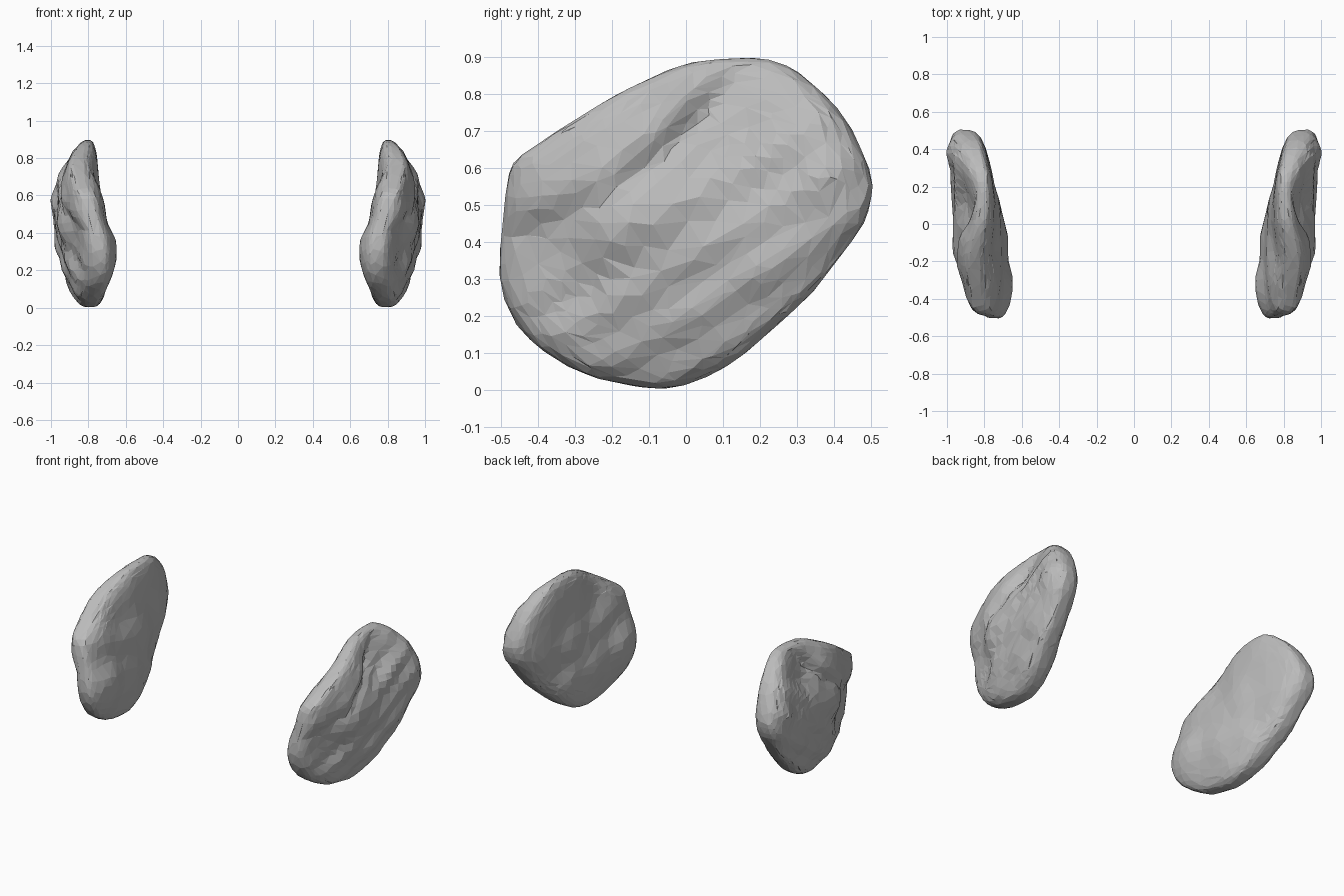
import bpy
import bmesh
import random
from math import sin, exp, hypot
from mathutils import Vector

default_cube = bpy.data.objects.get("Cube")
if default_cube:
    bpy.data.objects.remove(default_cube, do_unlink=True)

# Rim of one pad: depth y, height z, sideways x
RIM = [(-.505, .3, .73), (-.495, .45, .765), (-.475, .6, .81), (-.42, .65, .84),
       (-.3, .73, .86), (-.2, .79, .865), (-.08, .85, .84), (.02, .885, .81),
       (.16, .897, .8), (.25, .885, .8), (.32, .845, .82), (.41, .76, .85),
       (.47, .66, .88), (.505, .55, .91), (.48, .45, .92), (.41, .35, .91),
       (.33, .25, .89), (.23, .16, .86), (.15, .09, .83), (.05, .03, .8),
       (-.06, .002, .79), (-.17, .015, .78), (-.27, .04, .77),
       (-.38, .1, .75), (-.46, .18, .73)]

# Face depth: y, z, inner x, outer x
DEPTH = [(-.35, .3, .63, .87), (-.1, .25, .665, .935), (-.35, .55, .7, .92),
         (-.12, .64, .75, .945), (.1, .75, .74, .88), (.05, .45, .71, .965),
         (.25, .6, .75, .97), (.4, .6, .76, 1.035), (.25, .35, .75, .99),
         (-.1, .1, .685, .91), (.1, .2, .7, .955), (-.17, .5, .7, .98)]

CENTRE = Vector((0, .45, .85))
ROUNDNESS = .7


def smooth_rim():
    """Double the rim points with rounded midpoints, relative to the centre."""
    pts = [Vector(p) - CENTRE for p in RIM]
    count = len(pts)
    result = []
    for i, b in enumerate(pts):
        a, c, d = pts[i - 1], pts[(i + 1) % count], pts[(i + 2) % count]
        result += [b, (b + c) * .5625 - (a + d) * .0625]
    return result


def rim_point(rim, dy, dz):
    """Point of the rim that lies in the given direction."""
    for a, b in zip(rim, rim[1:] + rim[:1]):
        side_a = a.x * dz - a.y * dy
        side_b = b.x * dz - b.y * dy
        if side_a <= 0 < side_b and a.x * dy + a.y * dz > 0:
            return a.lerp(b, side_a / (side_a - side_b))
    return rim[0]


def face_depth(y, z, outer):
    """Blend the depth table, then press the fold and streaks outside."""
    total = value = 0
    for py, pz, inner_x, outer_x in DEPTH:
        w = 1 / ((y - py) ** 2 + (z - pz) ** 2 + .01) ** 2
        total += w
        value += w * (outer_x if outer else inner_x)
    x = value / total
    if outer:
        u = y + .15
        t = z - (.56 + .75 * u + .9 * u * u)
        fade = 1 / (1 + exp((y - .15) * 25))
        x -= .028 * fade * exp(-(t / .05) ** 2)
        x += .008 * fade * exp(-((t - .1) / .05) ** 2)
        if t < 0:
            x += .007 * sin(40 * (z - .6 * y)) * min(1, -t * 6)
    return x


def build_pad(name, side, material):
    random.seed(4)
    rim = smooth_rim()
    bm = bmesh.new()
    bmesh.ops.create_icosphere(bm, subdivisions=5, radius=1)

    # Mould the ball into the outline and the two faces
    for v in bm.verts:
        nx, ny, nz = v.co
        edge = rim_point(rim, ny, nz)
        radius = min(hypot(ny, nz), 1) ** ROUNDNESS
        height = abs(nx) ** ROUNDNESS
        wobble = .006 * height
        y = CENTRE.x + edge.x * radius + random.uniform(-wobble, wobble)
        z = CENTRE.y + edge.y * radius + random.uniform(-wobble, wobble)
        x = CENTRE.z + edge.z
        x += (face_depth(y, z, nx > 0) - x) * height
        v.co = (side * x, y, z)
    bmesh.ops.recalc_face_normals(bm, faces=bm.faces[:])

    mesh = bpy.data.meshes.new(name)
    bm.to_mesh(mesh)
    bm.free()
    mesh.materials.append(material)
    pad = bpy.data.objects.new(name, mesh)
    bpy.context.collection.objects.link(pad)

    # Broaden the facets into larger flat planes
    facets = pad.modifiers.new("facets", 'DECIMATE')
    facets.ratio = .3


# Plain grey finish
grey = bpy.data.materials.new("soft_grey")
grey.use_nodes = True
colour = (.5, .5, .5, 1)
grey.diffuse_color = colour
grey.node_tree.nodes["Principled BSDF"].inputs["Base Color"].default_value = colour

build_pad("left_pad", 1, grey)
build_pad("right_pad", -1, grey)
